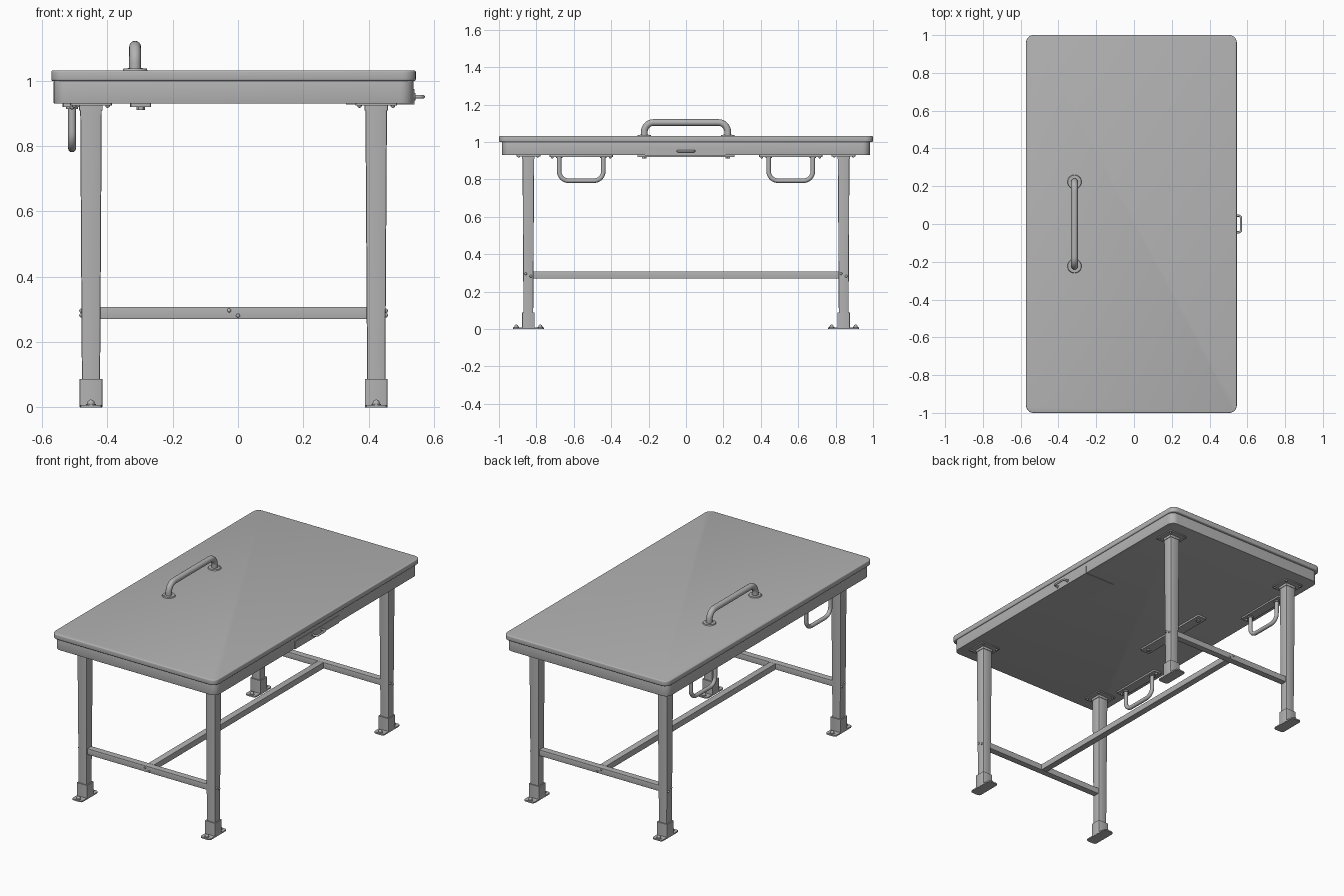
import bpy, bmesh, math
from mathutils import Vector

if "Cube" in bpy.data.objects:
    bpy.data.objects.remove(bpy.data.objects["Cube"])

steel = bpy.data.materials.new("grey_steel")
steel.use_nodes = True
GREY = (0.45, 0.45, 0.45, 1)
steel.diffuse_color = GREY
steel.node_tree.nodes["Principled BSDF"].inputs["Base Color"].default_value = GREY

CX = -0.0135                  # table centre line
LEG_X, LEG_Y = 0.4365, 0.843  # leg offsets from the centre
RAIL_Z = 0.289


def finish(name, bm):
    me = bpy.data.meshes.new(name)
    bm.to_mesh(me)
    bm.free()
    ob = bpy.data.objects.new(name, me)
    bpy.context.collection.objects.link(ob)
    me.materials.append(steel)
    bpy.ops.object.select_all(action='DESELECT')
    bpy.context.view_layer.objects.active = ob
    ob.select_set(True)
    bpy.ops.object.shade_smooth_by_angle(angle=math.radians(35))
    return ob


def box(name, centre, size, taper=1.0, corner=0.0, edge=0.0):
    """Box with tapered foot, rounded upright corners and softened rims."""
    bm = bmesh.new()
    bmesh.ops.create_cube(bm, size=1)
    for v in bm.verts:
        k = taper if v.co.z < 0 else 1
        v.co = Vector((v.co.x * size[0] * k, v.co.y * size[1] * k, v.co.z * size[2]))
    if corner:
        upright = [e for e in bm.edges if abs(e.verts[0].co.z - e.verts[1].co.z) > size[2] / 2]
        bmesh.ops.bevel(bm, geom=upright, offset=corner, segments=6 if corner > 0.02 else 2,
                        profile=0.5, affect='EDGES')
    if edge:
        bm.normal_update()
        rims = [e for e in bm.edges if any(abs(f.normal.z) > 0.9 for f in e.link_faces)]
        bmesh.ops.bevel(bm, geom=rims, offset=edge, segments=3, profile=0.5, affect='EDGES')
    bmesh.ops.translate(bm, verts=bm.verts, vec=centre)
    return finish(name, bm)


def disc(name, centre, radius, depth, axis=(0, 0, 1), top=1.0, sides=24):
    """Round plate or bolt head pointing along an axis, starting at centre."""
    bm = bmesh.new()
    bmesh.ops.create_cone(bm, cap_ends=True, segments=sides, radius1=radius,
                          radius2=radius * top, depth=depth)
    bmesh.ops.translate(bm, verts=bm.verts, vec=(0, 0, depth / 2))
    rot = Vector((0, 0, 1)).rotation_difference(Vector(axis)).to_matrix()
    bmesh.ops.rotate(bm, verts=bm.verts, matrix=rot)
    bmesh.ops.translate(bm, verts=bm.verts, vec=centre)
    return finish(name, bm)


def bolt(name, centre, axis, r=0.009):
    """Domed bolt head."""
    bm = bmesh.new()
    bmesh.ops.create_uvsphere(bm, u_segments=12, v_segments=8, radius=r)
    bmesh.ops.translate(bm, verts=bm.verts, vec=centre)
    return finish(name, bm)


def bent_tube(name, corners, radius, bend):
    """Tube through the corner points with rounded bends."""
    pts = [Vector(c) for c in corners]
    path = [pts[0]]
    for a, b, c in zip(pts, pts[1:], pts[2:]):
        u, w = (a - b).normalized() * bend, (c - b).normalized() * bend
        for i in range(9):
            t = i / 8 * math.pi / 2
            path.append(b + u * (1 - math.sin(t)) + w * (1 - math.cos(t)))
    path.append(pts[-1])
    side = (pts[1] - pts[0]).cross(pts[2] - pts[1]).normalized()
    bm = bmesh.new()
    rings, n = [], 16
    for i, p in enumerate(path):
        d = (path[min(i + 1, len(path) - 1)] - path[max(i - 1, 0)]).normalized()
        out = d.cross(side)
        rings.append([bm.verts.new(p + radius * (math.cos(2 * math.pi * j / n) * side
                                                 + math.sin(2 * math.pi * j / n) * out))
                      for j in range(n)])
    for r0, r1 in zip(rings, rings[1:]):
        for j in range(n):
            bm.faces.new((r0[j], r0[(j + 1) % n], r1[(j + 1) % n], r1[j]))
    bm.faces.new(rings[0])
    bm.faces.new(rings[-1])
    bmesh.ops.recalc_face_normals(bm, faces=bm.faces)
    return finish(name, bm)


# Table top and apron
box("table_top", (CX, 0, 1.0155), (1.116, 2.0, 0.033), corner=0.04, edge=0.006)
box("apron", (CX, 0, 0.965), (1.101, 1.966, 0.07), corner=0.04, edge=0.002)

# Legs with mounting flanges, sockets and foot plates
for sx in (-1, 1):
    for sy in (-1, 1):
        x, y = CX + sx * LEG_X, sy * LEG_Y
        tag = ("left" if sx > 0 else "right") + ("_back" if sy > 0 else "_front")
        box("leg_" + tag, (x, y, 0.49), (0.066, 0.062, 0.85), taper=0.84, corner=0.005)
        box("leg_collar_" + tag, (x, y, 0.917), (0.072, 0.068, 0.016), corner=0.004)
        box("leg_flange_" + tag, (x, y, 0.927), (0.128, 0.128, 0.007), corner=0.008)
        box("foot_socket_" + tag, (x, y, 0.044), (0.070, 0.066, 0.086), corner=0.004)
        box("foot_plate_" + tag, (x, y, 0.004), (0.068, 0.166, 0.008), corner=0.014)
        for s in (-1, 1):
            disc("foot_washer_" + tag, (x, y + s * 0.064, 0.008), 0.015, 0.003)
            bolt("foot_bolt_" + tag, (x, y + s * 0.064, 0.013), (0, 0, 1), 0.011)
            bolt("rail_bolt_" + tag, (x + sx * 0.029, y + s * 0.014, RAIL_Z - s * 0.007),
                 (sx, 0, 0), 0.007)
            for t in (-1, 1):
                bolt("flange_bolt_" + tag, (x + s * 0.051, y + t * 0.051, 0.924), (0, 0, -1), 0.007)

# Cross rails and the long stretcher
for sy, tag in ((-1, "front"), (1, "back")):
    box("cross_rail_" + tag, (CX, sy * LEG_Y, RAIL_Z), (2 * LEG_X - 0.05, 0.04, 0.037), edge=0.002)
    for s in (-1, 1):
        bolt("stretcher_bolt_" + tag, (CX + s * 0.0135, sy * (LEG_Y + 0.02), RAIL_Z - s * 0.008),
             (0, sy, 0), 0.006)
box("long_stretcher", (CX, 0, RAIL_Z), (0.04, 2 * LEG_Y - 0.04, 0.037), edge=0.002)

# Lifting handle on the top, with its backing strip underneath
HX, HY = -0.315, 0.223
bent_tube("top_handle", [(HX, -HY, 1.03), (HX, -HY, 1.104), (HX, HY, 1.104), (HX, HY, 1.03)],
          0.018, 0.05)
box("handle_backing_strip", (-0.298, 0, 0.925), (0.064, 0.52, 0.012), corner=0.006)
for s in (-1, 1):
    disc("handle_flange", (HX, s * HY, 1.031), 0.038, 0.007, top=0.93, sides=32)
    disc("handle_nut", (-0.298, s * HY, 0.919), 0.013, 0.008, axis=(0, 0, -1), sides=6)
    for i in range(4):
        a = math.pi / 4 + i * math.pi / 2
        disc("handle_screw", (HX + 0.028 * math.cos(a), s * HY + 0.028 * math.sin(a), 1.037),
             0.004, 0.002, sides=10)

# Hanging loops below the right edge
LX, HALF = -0.508, 0.118
for sy, tag in ((-1, "front"), (1, "back")):
    y = sy * 0.56
    bent_tube("hanging_loop_" + tag, [(LX, y - HALF, 0.925), (LX, y - HALF, 0.793),
                                      (LX, y + HALF, 0.793), (LX, y + HALF, 0.925)], 0.012, 0.05)
    box("loop_plate_" + tag, (LX, y, 0.925), (0.058, 0.34, 0.01), corner=0.008)
    for s in (-1, 1):
        disc("loop_collar_" + tag, (LX, y + s * HALF, 0.921), 0.018, 0.007, axis=(0, 0, -1))
        bolt("loop_bolt_" + tag, (LX, y + s * 0.155, 0.92), (0, 0, -1), 0.008)

# Shallow drawer on the left side with a small pull
box("drawer", (0.435, -0.003, 0.951), (0.21, 0.43, 0.046))
PX, PZ = 0.566, 0.951
bent_tube("drawer_pull", [(0.539, -0.044, PZ), (PX, -0.044, PZ), (PX, 0.044, PZ), (0.539, 0.044, PZ)],
          0.006, 0.012)
for s in (-1, 1):
    disc("pull_washer", (0.539, s * 0.044, PZ), 0.011, 0.004, axis=(1, 0, 0), sides=16)
